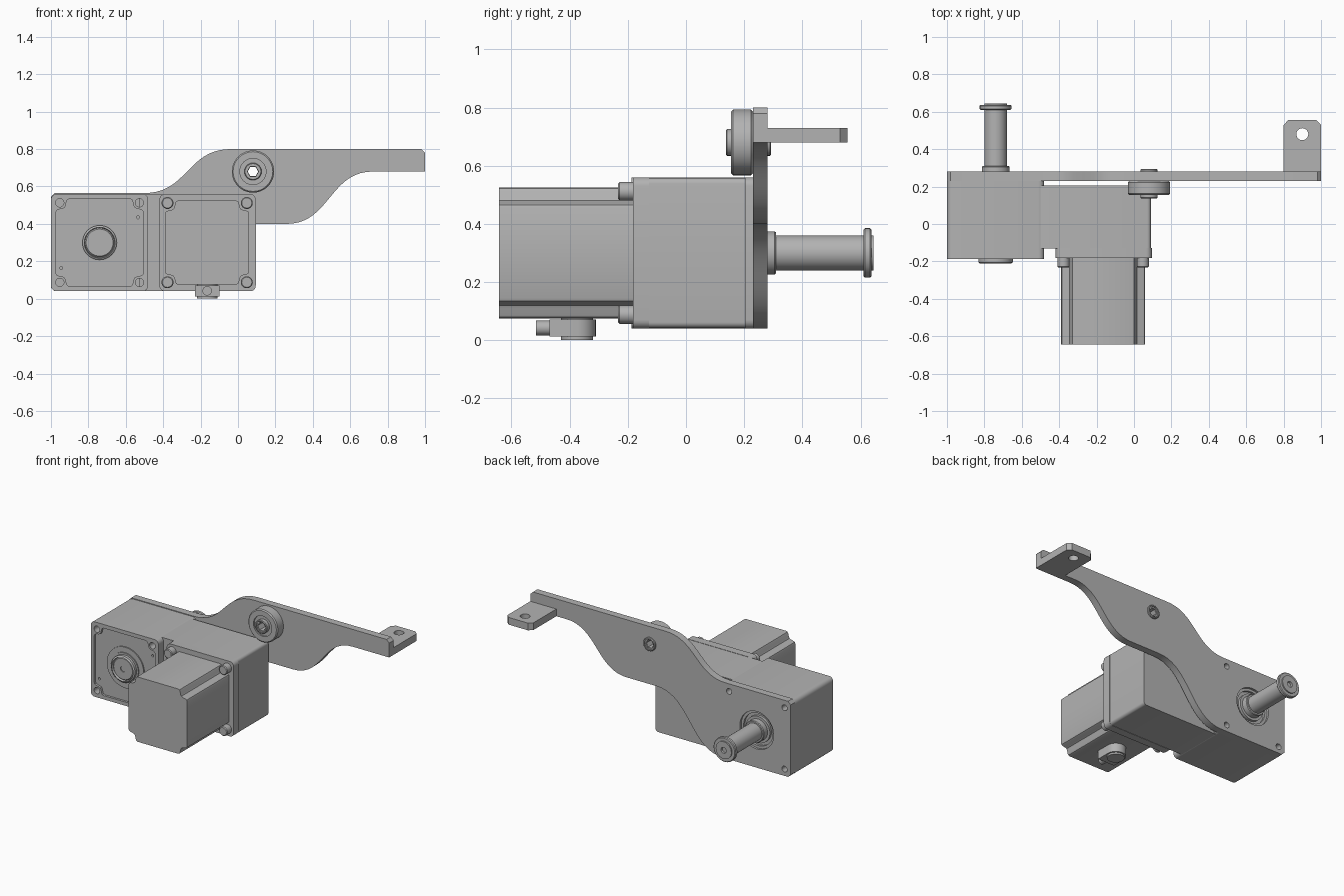
import bpy, bmesh, math
from mathutils import Vector
from mathutils.geometry import interpolate_bezier

if "Cube" in bpy.data.objects:
    bpy.data.objects.remove(bpy.data.objects["Cube"], do_unlink=True)

grey = bpy.data.materials.new("machined grey")
grey.use_nodes = True
COLOR = (0.45, 0.45, 0.45, 1)
grey.diffuse_color = COLOR
grey.node_tree.nodes["Principled BSDF"].inputs["Base Color"].default_value = COLOR


def finish(name, bm):
    bmesh.ops.remove_doubles(bm, verts=bm.verts, dist=1e-5)
    bmesh.ops.recalc_face_normals(bm, faces=bm.faces)
    mesh = bpy.data.meshes.new(name)
    bm.to_mesh(mesh)
    bm.free()
    mesh.materials.append(grey)
    ob = bpy.data.objects.new(name, mesh)
    bpy.context.collection.objects.link(ob)
    return ob


def prism(name, points, start, end, axis="y"):
    """Extrude an outline: (x, z) along y, or (x, y) along z."""
    def place(p, d):
        return (p[0], d, p[1]) if axis == "y" else (p[0], p[1], d)
    bm = bmesh.new()
    rings = [[bm.verts.new(place(p, d)) for p in points] for d in (start, end)]
    for ring in rings:
        bm.faces.new(ring)
    for i in range(len(points)):
        j = (i + 1) % len(points)
        bm.faces.new((rings[0][i], rings[0][j], rings[1][j], rings[1][i]))
    return finish(name, bm)


def lathe(name, center, profile, steps=48, closed=False):
    """Turn a profile of (radius, y) about a y axis through (x, z)."""
    x, z = center
    bm = bmesh.new()
    verts = [bm.verts.new((x + r, y, z)) for r, y in profile]
    pairs = list(zip(verts, verts[1:]))
    if closed:
        pairs.append((verts[-1], verts[0]))
    edges = [bm.edges.new(p) for p in pairs]
    bmesh.ops.spin(bm, geom=verts + edges, cent=(x, 0, z), axis=(0, 1, 0),
                   angle=math.tau, steps=steps)
    return finish(name, bm)


def rounded(x0, x1, z0, z1, r, n=5):
    pts = []
    for k, (cx, cz) in enumerate([(x1 - r, z1 - r), (x0 + r, z1 - r),
                                  (x0 + r, z0 + r), (x1 - r, z0 + r)]):
        for i in range(n + 1):
            a = math.pi / 2 * (k + i / n)
            pts.append((cx + r * math.cos(a), cz + r * math.sin(a)))
    return pts


def notched(cx, cz, s):
    """Square outline with scooped corners."""
    quarter = [(.225, .155), (.221, .165), (.212, .17), (.19, .175), (.18, .18),
               (.175, .19), (.17, .212), (.165, .221), (.155, .225)]
    pts = []
    for _ in range(4):
        pts += [(cx + s * u, cz + s * v) for u, v in quarter]
        quarter = [(-v, u) for u, v in quarter]
    return pts


def circle(cx, cz, r, n=24):
    return [(cx + r * math.cos(math.tau * i / n), cz + r * math.sin(math.tau * i / n))
            for i in range(n)]


def s_curve(a, b):
    """Easing curve that is level at both ends."""
    mid = (b[0] - a[0]) * .5
    pts = interpolate_bezier(Vector((a[0], a[1], 0)), Vector((a[0] + mid, a[1], 0)),
                             Vector((b[0] - mid, b[1], 0)), Vector((b[0], b[1], 0)), 20)
    return [(p.x, p.y) for p in pts]


def cut(ob, outline, start, end, axis="y"):
    cutter = prism("cutter", outline, start, end, axis)
    cutter.hide_render = True
    mod = ob.modifiers.new("cut", "BOOLEAN")
    mod.operation, mod.solver, mod.object = "DIFFERENCE", "EXACT", cutter
    bpy.context.view_layer.objects.active = ob
    bpy.ops.object.modifier_apply(modifier=mod.name)
    bpy.data.objects.remove(cutter, do_unlink=True)


SHAFT = (-.74, .30)
MOTOR = (-.165, .30)
ROLLER = (.08, .68)
bolt_holes = [(SHAFT[0] + i * .213, SHAFT[1] + j * .213) for i in (-1, 1) for j in (-1, 1)]

# Swept mounting arm
arm = prism("mounting_arm",
            [(-1, .06), (-.98, .04)] + s_curve((-.48, .04), (.03, .40))
            + s_curve((.26, .40), (.72, .68)) + [(1, .68), (1, .78), (.98, .80)]
            + s_curve((-.04, .80), (-.50, .565)) + [(-.98, .565), (-1, .545)], .23, .28)
cut(arm, circle(*SHAFT, .13, 48), .2, .3)
cut(arm, circle(*ROLLER, .028, 6), .2, .3)
for hole in bolt_holes:
    cut(arm, circle(*hole, .02), .2, .3)

# Tab at the arm's end
tab = prism("end_tab", [(.80, .275), (1, .275), (1, .53), (.975, .555),
                        (.825, .555), (.80, .53)], .68, .73, "z")
cut(tab, circle(.9, .48, .032), .6, .8, "z")

# Gearbox with a recessed front panel and bolt holes
gearbox = prism("gearbox", rounded(-1, -.48, .04, .56, .03), -.187, .23)
cut(gearbox, notched(*SHAFT, 1.04), -.3, -.172)
for hole in bolt_holes:
    cut(gearbox, circle(*hole, .022), -.3, -.12)
for s in (-1, 1):
    cut(gearbox, circle(SHAFT[0] + s * .205, SHAFT[1] + s * .135, .008, 12), -.3, -.15)
prism("gearbox_extension", rounded(-.53, .09, .042, .558, .02), -.13, .205)
prism("motor_flange", rounded(-.42, .095, .04, .56, .03), -.183, -.128)

# Motor and its corner screws
prism("motor_body", notched(*MOTOR, 1), -.643, -.18)
for i in (-1, 1):
    for j in (-1, 1):
        lathe("flange_screw", (MOTOR[0] + i * .212, MOTOR[1] + j * .212),
              [(0, -.233), (.027, -.233), (.032, -.228), (.032, -.18), (0, -.18)], 24)

# Cable connector under the motor
prism("connector_body", [(-.23, -.47), (-.10, -.47), (-.10, -.375)]
      + [(-.165 + .065 * math.cos(a * math.pi / 16), -.375 + .065 * math.sin(a * math.pi / 16))
         for a in range(1, 16)] + [(-.23, -.375)], .012, .072, "z")
lathe("cable_stub", (-.165, .042), [(0, -.515), (.025, -.515), (.025, -.46), (0, -.46)], 24)
prism("connector_base", circle(-.165, -.375, .055, 32), 0, .085, "z")

# Output bearing, front hub and rear pulley
lathe("front_hub", SHAFT,
      [(0, -.198), (.02, -.198), (.02, -.204), (.072, -.204), (.078, -.198),
       (.082, -.212), (.092, -.205), (.092, -.187), (.105, -.187), (.105, -.18),
       (.142, -.18), (.142, -.165), (0, -.165)])
lathe("rear_bearing", SHAFT,
      [(0, .22), (.13, .22), (.13, .265), (.112, .265), (.112, .25), (.092, .25),
       (.092, .268), (0, .268)])
lathe("pulley", SHAFT,
      [(0, .25), (.074, .25), (.074, .305), (.07, .31), (.06, .31), (.06, .61),
       (.08, .61), (.085, .615), (.085, .632), (.08, .637), (.06, .637), (.06, .645),
       (.02, .645), (.02, .63), (0, .63)])

# Guide roller with a pierced bolt
lathe("guide_roller", ROLLER,
      [(.04, .165), (.07, .165), (.07, .155), (.106, .155), (.113, .162),
       (.113, .223), (.106, .23), (.04, .23)], closed=True)
bolt = lathe("roller_bolt", ROLLER,
             [(.036, .137), (.042, .137), (.046, .141), (.046, .289), (.042, .293),
              (.036, .293)], closed=True)
socket = prism("roller_socket", circle(*ROLLER, .04, 32), .145, .285)
cut(socket, circle(*ROLLER, .03, 6), .1, .3)

# Smooth round surfaces, keeping edges crisp
for ob in bpy.context.collection.objects:
    if ob.type == "MESH" and grey.name in ob.data.materials:
        bpy.ops.object.select_all(action="DESELECT")
        ob.select_set(True)
        bpy.context.view_layer.objects.active = ob
        bpy.ops.object.shade_smooth_by_angle(angle=math.radians(32))
